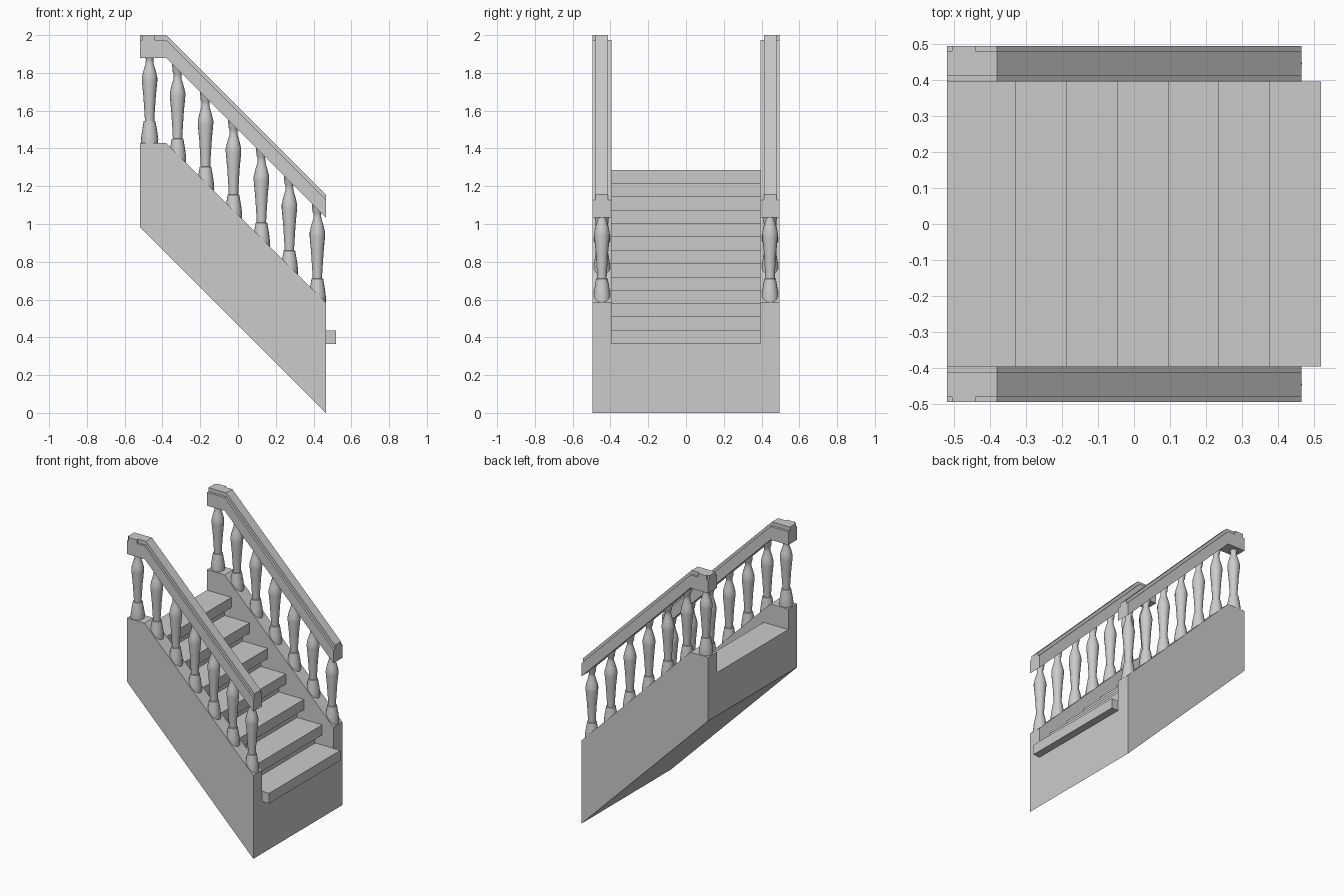
import bpy, bmesh, math

if "Cube" in bpy.data.objects:
    bpy.data.objects.remove(bpy.data.objects["Cube"])

LEFT, FRONT = -0.5185, 0.465      # ends of the flight in x
IN, OUT = 0.395, 0.494            # inner and outer face of each side wall
STEPS, RUN, RISE = 7, 0.141, 0.1415


def finish(name, bm, mirror=False):
    bmesh.ops.recalc_face_normals(bm, faces=bm.faces)
    me = bpy.data.meshes.new(name)
    bm.to_mesh(me)
    bm.free()
    ob = bpy.data.objects.new(name, me)
    bpy.context.collection.objects.link(ob)
    if mirror:
        m = ob.modifiers.new("other_side", 'MIRROR')
        m.use_axis = (False, True, False)
        m.use_mirror_merge = False
    return ob


def add_prism(bm, pts, y0, y1):
    """Extrude an x-z outline from y0 to y1."""
    f = bm.faces.new([bm.verts.new((x, y0, z)) for x, z in pts])
    r = bmesh.ops.extrude_face_region(bm, geom=[f])
    vs = [v for v in r['geom'] if isinstance(v, bmesh.types.BMVert)]
    bmesh.ops.translate(bm, verts=vs, vec=(0, y1 - y0, 0))


def prism(name, pts, y0, y1, mirror=False):
    bm = bmesh.new()
    add_prism(bm, pts, y0, y1)
    return finish(name, bm, mirror)


def box_pts(x0, x1, z0, z1):
    return [(x0, z0), (x1, z0), (x1, z1), (x0, z1)]


def band(z0, z1):
    """Outline with a level landing end, then a 45 degree slope."""
    drop = FRONT + 0.38
    return [(LEFT, z0), (-0.38, z0), (FRONT, z0 - drop),
            (FRONT, z1 - drop), (-0.38, z1), (LEFT, z1)]


# Side walls
prism("side_wall", [(LEFT, 0.9835), (FRONT, 0), (FRONT, 0.585),
                    (-0.38, 1.43), (LEFT, 1.43)], IN, OUT, True)

# Stepped core with risers and sloping underside
core = [(LEFT, 0.9835), (FRONT, 0)]
for i in range(STEPS):
    z = 0.365 + RISE * i
    core += [(FRONT - RUN * i, z), (max(LEFT, FRONT - RUN * (i + 1)), z)]
prism("stair_core", core, -IN, IN)

# Overhanging treads
bm = bmesh.new()
for i in range(STEPS):
    z = 0.365 + RISE * i
    back = max(LEFT, FRONT - RUN * (i + 1))
    add_prism(bm, box_pts(back, 0.5185 - RUN * i, z, z + 0.072), -IN, IN)
finish("treads", bm)

# Handrails: wide body, narrower cap, small block on the outer step
prism("handrail", band(1.88, 1.973), IN, OUT, True)
prism("handrail_cap", band(1.973, 2.0), 0.412, 0.48, True)
prism("handrail_block", box_pts(-0.505, -0.44, 1.973, 2.0), 0.48, OUT, True)

# Turned balusters, ends buried in the wall and the rail
PROFILE = [(0.044, -0.03), (0.046, 0.02), (0.041, 0.06), (0.031, 0.12),
           (0.025, 0.122), (0.026, 0.15), (0.033, 0.26), (0.041, 0.345),
           (0.041, 0.365), (0.033, 0.40), (0.021, 0.44), (0.02, 0.465),
           (0.026, 0.475), (0.031, 0.535)]
SIDES = 16
bm = bmesh.new()
for i in range(7):
    x = -0.468 + 0.148 * i
    base, s = (1.43, 0.95) if i == 0 else (1.01 - x, 1.0)
    rings = [[bm.verts.new((x + r * math.cos(2 * math.pi * k / SIDES),
                            0.445 + r * math.sin(2 * math.pi * k / SIDES),
                            base + z * s)) for k in range(SIDES)]
             for r, z in PROFILE]
    for a, b in zip(rings, rings[1:]):
        for k in range(SIDES):
            n = (k + 1) % SIDES
            bm.faces.new((a[k], a[n], b[n], b[k]))
    bm.faces.new(rings[0][::-1])
    bm.faces.new(rings[-1])
balusters = finish("balusters", bm, True)
bpy.context.view_layer.objects.active = balusters
balusters.select_set(True)
bpy.ops.object.shade_smooth_by_angle(angle=math.radians(40))
